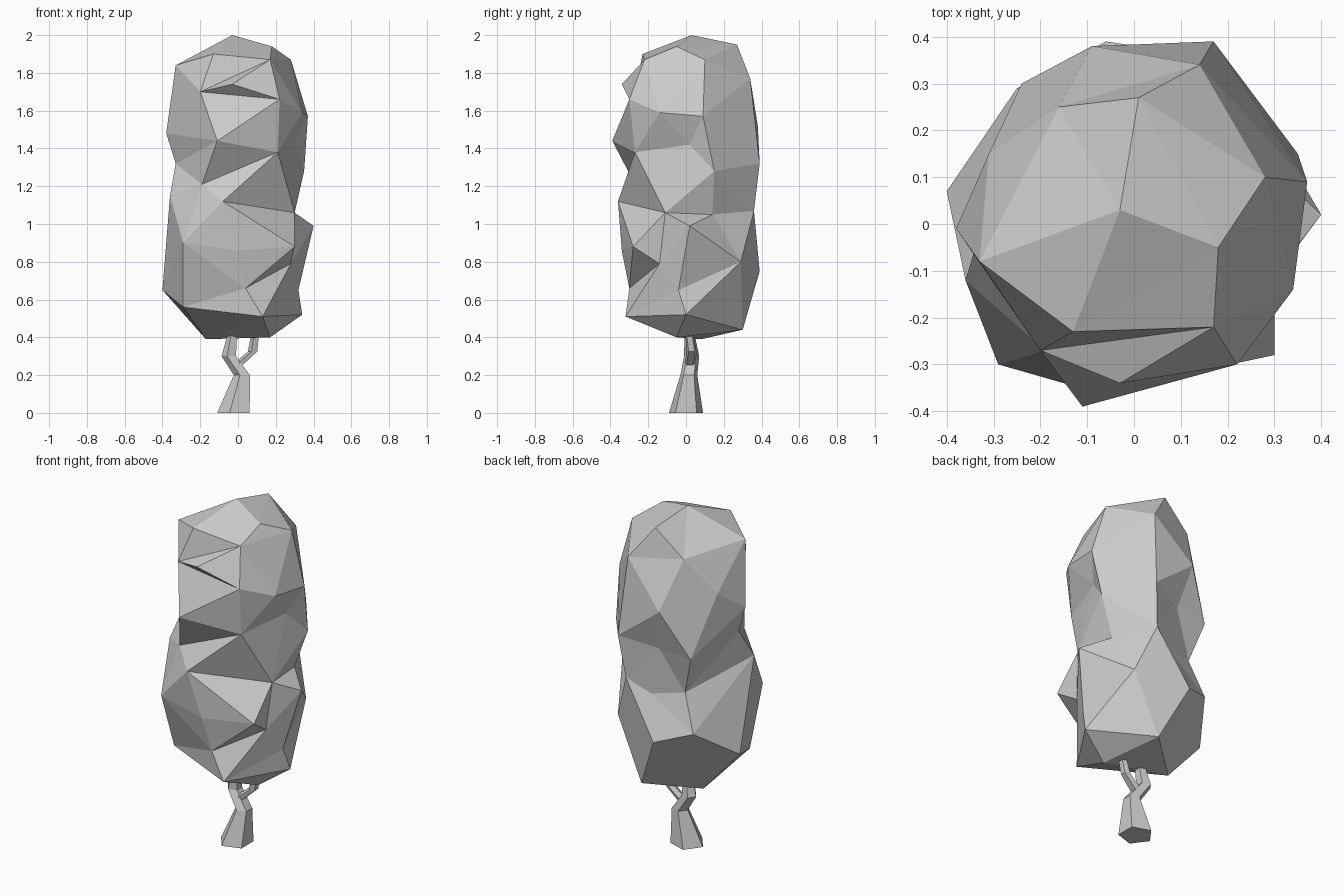
import bpy, bmesh, math
from mathutils import Vector
from mathutils.geometry import intersect_line_line_2d

if "Cube" in bpy.data.objects:
    bpy.data.objects.remove(bpy.data.objects["Cube"])


def finish(bm, name):
    bmesh.ops.recalc_face_normals(bm, faces=bm.faces[:])
    me = bpy.data.meshes.new(name)
    bm.to_mesh(me)
    bm.free()
    ob = bpy.data.objects.new(name, me)
    bpy.context.collection.objects.link(ob)
    return ob


def tube(name, path, sides=5, turn=0.0):
    """Faceted limb: path of (x, y, z, radius), level rings."""
    bm = bmesh.new()
    rings = []
    for x, y, z, r in path:
        angles = [turn + 2 * math.pi * i / sides for i in range(sides)]
        rings.append([bm.verts.new((x + r * math.cos(a), y + r * math.sin(a), z)) for a in angles])
    for a, b in zip(rings, rings[1:]):
        for i in range(sides):
            j = (i + 1) % sides
            bm.faces.new((a[i], a[j], b[j], b[i]))
    bm.faces.new(rings[0])
    bm.faces.new(rings[-1])
    return finish(bm, name)


def force_crease(bm, a, b):
    """Turn triangle edges until a crease runs from corner a to corner b."""
    base = math.atan2(a.co.y + b.co.y, a.co.x + b.co.x)

    def flat(v):
        t = (math.atan2(v.co.y, v.co.x) - base + math.pi) % (2 * math.pi) - math.pi
        return Vector((0.35 * t, v.co.z))

    for _ in range(12):
        if bm.edges.get((a, b)):
            return
        turned = False
        for e in bm.edges[:]:
            p, q = e.verts
            if a in e.verts or b in e.verts or (flat(p) - flat(q)).length > 1:
                continue
            if not intersect_line_line_2d(flat(p), flat(q), flat(a), flat(b)):
                continue
            c, d = [next(v for v in f.verts if v not in e.verts) for f in e.link_faces]
            if intersect_line_line_2d(flat(p), flat(q), flat(c), flat(d)) and not bm.edges.get((c, d)):
                bmesh.utils.edge_rotate(e, True)
                turned = True
                break
        if not turned:
            return


# Crown: lumpy foliage corner points in centimetres, top to bottom
LUMPS = [
    (-3, 3, 200), (-13, -23, 190), (17, -22, 187), (18, -5, 194), (28, 10, 187),
    (1, 27, 195), (-16, 25, 180), (-33, -8, 184), (-20, -27, 170), (-3, -34, 174),
    (22, -30, 166), (14, 34, 177), (37, 9, 157), (34, -14, 159), (-31, 15, 160),
    (-38, -1, 148), (-11, -39, 144), (-9, 38, 152), (30, 2, 142), (21, -27, 138),
    (17, 39, 132), (35, 15, 128), (-33, -2, 132), (-4, 31, 127), (-19, -27, 121),
    (-36, -12, 115), (-24, 30, 125), (-8, -36, 112), (30, -11, 106), (27, 14, 105),
    (14, 36, 107), (1, 31, 99), (-17, 25, 102), (40, 2, 99), (-29, -30, 90),
    (30, -28, 88), (0, -34, 86), (28, -14, 79), (24, 29, 80), (-25, 29, 81),
    (-6, 39, 75), (-40, 7, 65), (32, -4, 65), (4, -30, 66), (-29, -18, 56),
    (13, -32, 51), (34, 0, 52), (8, 30, 44), (17, -5, 40), (-17, 8, 39),
]
# Creases that separate the foliage clumps (point numbers)
CREASES = [(8, 2), (9, 2), (8, 10), (16, 10), (16, 19), (24, 19), (27, 19), (16, 22),
           (24, 22), (19, 28), (28, 29), (11, 12), (30, 40), (17, 14), (6, 14),
           (26, 22), (32, 22), (43, 44)]

# Skin the points evenly: spread them over a ball, hull it, pull them to place
bm = bmesh.new()
corners = []
for p in LUMPS:
    x, y, z = Vector(p) / 100
    s = (z - 1.195) / 0.31
    if abs(z - 1.195) > 0.6:
        s += math.copysign(max(0, math.log(0.35 / math.hypot(x, y))), s)
    a = math.atan2(y, x)
    r = 10 / math.cosh(s)
    corners.append(bm.verts.new((r * math.cos(a), r * math.sin(a), 10 * math.tanh(s))))
bmesh.ops.convex_hull(bm, input=bm.verts[:])
for v, p in zip(corners, LUMPS):
    v.co = Vector(p) / 100
for i, j in CREASES:
    force_crease(bm, corners[i], corners[j])
finish(bm, "crown")

# Trunk with flared foot and kink, plus a side branch
tube("trunk", [(-0.015, 0, 0, 0.095), (0.025, 0.015, 0.2, 0.047),
               (-0.045, 0.03, 0.30, 0.042), (-0.03, 0.02, 0.40, 0.03),
               (-0.03, 0.02, 0.5, 0.025)], turn=math.radians(36))
tube("side_branch", [(-0.01, 0.02, 0.245, 0.032), (0.08, 0.03, 0.325, 0.027),
                     (0.09, 0.02, 0.40, 0.024), (0.09, 0.02, 0.5, 0.02)],
     turn=math.radians(36))
